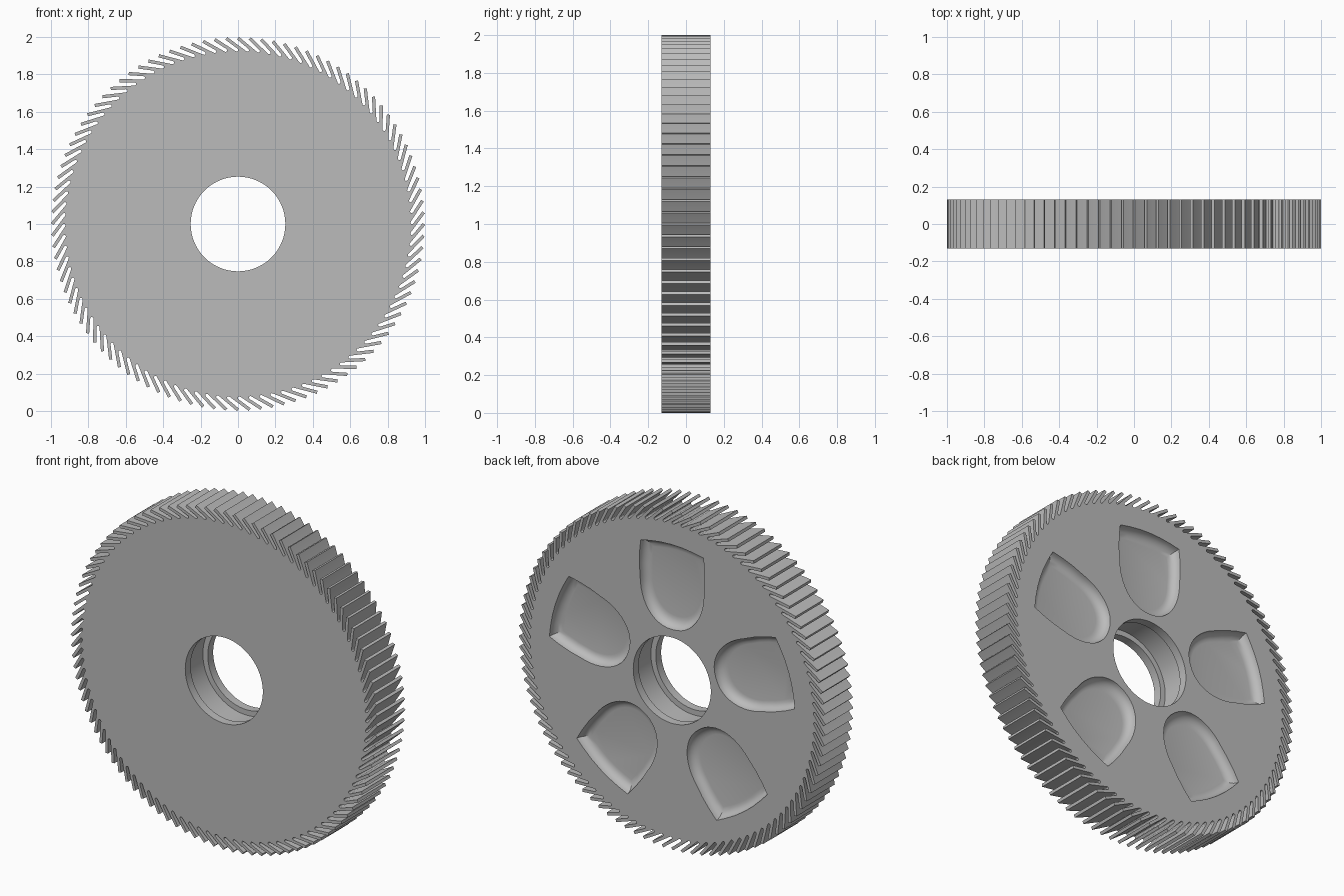
import bpy, bmesh
from math import sin, cos, pi, radians
from mathutils import Vector, Matrix

if "Cube" in bpy.data.objects:
    bpy.data.objects.remove(bpy.data.objects["Cube"])

TEETH, POCKETS = 100, 5
HALF = 0.13                  # half thickness of the wheel
CENTRE = Matrix.Translation((0, 0, 1))

steel = bpy.data.materials.new("plain_grey_metal")
steel.use_nodes = True
steel.diffuse_color = (0.5, 0.5, 0.5, 1)
steel.node_tree.nodes["Principled BSDF"].inputs["Base Color"].default_value = (0.5, 0.5, 0.5, 1)


def loft(name, rings, closed=False):
    """Skin rings of points; cap the ends unless the loft closes on itself."""
    bm = bmesh.new()
    loops = [[bm.verts.new(p) for p in ring] for ring in rings]
    n = len(loops[0])
    pairs = list(zip(loops, loops[1:]))
    if closed:
        pairs.append((loops[-1], loops[0]))
    else:
        bm.faces.new(loops[0])
        bm.faces.new(loops[-1])
    for a, b in pairs:
        for i in range(n):
            j = (i + 1) % n
            bm.faces.new((a[i], a[j], b[j], b[i]))
    bmesh.ops.recalc_face_normals(bm, faces=bm.faces)
    mesh = bpy.data.meshes.new(name)
    bm.to_mesh(mesh)
    bm.free()
    mesh.materials.append(steel)
    obj = bpy.data.objects.new(name, mesh)
    bpy.context.collection.objects.link(obj)
    return obj


def turned(p, angle):
    """Rotate a flat (x, z) point about the wheel's axis."""
    return Vector((p[0] * cos(angle) - p[1] * sin(angle),
                   p[0] * sin(angle) + p[1] * cos(angle)))


# Rim outline: thin leaning teeth separated by round-ended slots
lean = radians(50)
along = Vector((cos(lean), sin(lean)))
across = Vector((-sin(lean), cos(lean)))
tip, half_tooth = Vector((0.994, 0)), 0.0085
long_side, short_side = 0.128, 0.08
pitch = 2 * pi / TEETH
outline = []
for i in range(TEETH):
    a = i * pitch
    outer, inner = tip - across * half_tooth, tip + across * half_tooth
    p1 = turned(inner - along * short_side, a)
    p2 = turned(outer - along * long_side, a + pitch)
    outline += [turned(outer, a), turned(inner, a)]
    mid, arm = (p1 + p2) / 2, (p1 - p2) / 2
    down = Vector((-arm.y, arm.x))
    if down.dot(mid) > 0:
        down = -down
    outline += [mid + arm * cos(k * pi / 6) + down * sin(k * pi / 6) for k in range(7)]

wheel = loft("toothed_wheel", [[(p.x, y, p.y) for p in outline] for y in (-HALF, HALF)])

# Bore cutter: straight hole with a wider groove between two lips
bore, groove, lip = 0.253, 0.285, 0.08
steps = [(bore, -0.2), (bore, -lip), (groove, -lip), (groove, lip), (bore, lip), (bore, 0.2)]
cutters = [loft("bore_cutter", [[(r * cos(k * pi / 48), y, r * sin(k * pi / 48))
                                 for k in range(96)] for r, y in steps])]

# Pocket cutter: shield outline, walls curving into a flat floor
bowl = [(0.208 * cos(t) ** 0.9, 0.56 - 0.26 * sin(t))
        for t in [k * pi / 24 for k in range(12)]]
half_shape = [(0.198 + 0.014 * (1 - k / 4), 0.775 - 0.05 * k) for k in range(4)]
half_shape = [(0.204, 0.775), (0.211, 0.71), (0.213, 0.63)] + bowl
top_arc = [(0.8 * sin(t), 0.8 * cos(t)) for t in [radians(k) for k in (-10, -5, 0, 5, 10)]]
shape = half_shape + [(0, 0.30)] + [(-x, z) for x, z in reversed(half_shape)] + top_arc
middle, depth = Vector((0, 0.57)), 0.05
levels = [(1, HALF + 0.05), (1, HALF)]
for k in range(1, 6):
    t = k * pi / 10
    levels.append((1 - 0.22 * (1 - cos(t)), HALF - depth * sin(t)))
for i in range(POCKETS):
    rings = []
    for s, y in levels:
        flat = [turned(middle + (Vector(p) - middle) * s, i * 2 * pi / POCKETS) for p in shape]
        rings.append([(p.x, y, p.y) for p in flat])
    cutters.append(loft("pocket_cutter", rings))

# Cut the bore and the pockets, then discard the cutters
bpy.ops.object.select_all(action='DESELECT')
bpy.context.view_layer.objects.active = wheel
wheel.select_set(True)
for cutter in cutters:
    cutter.hide_render = True
    mod = wheel.modifiers.new("cut", 'BOOLEAN')
    mod.operation, mod.solver, mod.object = 'DIFFERENCE', 'EXACT', cutter
    bpy.ops.object.modifier_apply(modifier=mod.name)
    bpy.data.objects.remove(cutter)

wheel.data.transform(CENTRE)
bpy.ops.object.shade_smooth_by_angle(angle=radians(29))
